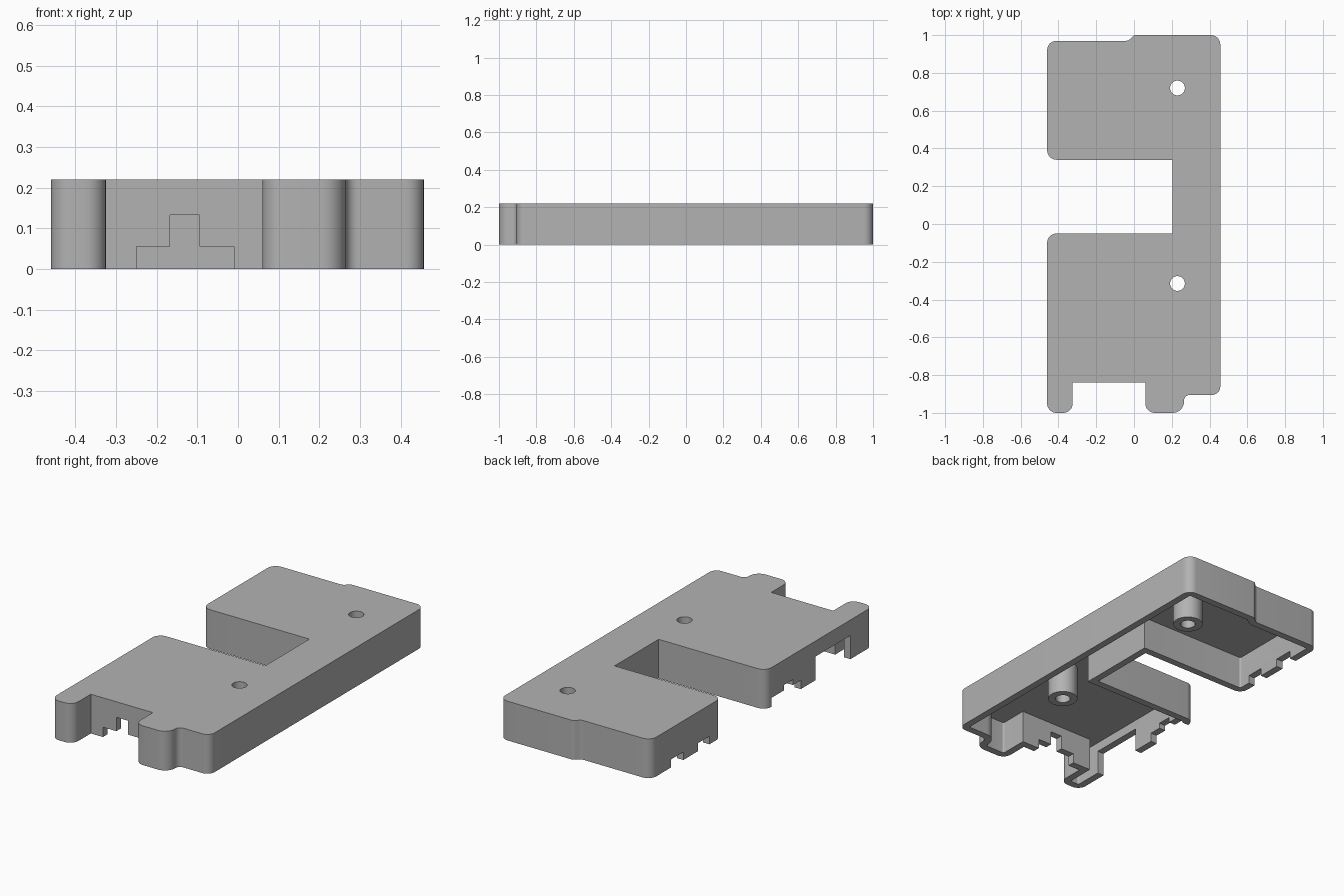
import bpy, bmesh, math
from mathutils import Vector

cube = bpy.data.objects.get("Cube")
if cube:
    bpy.data.objects.remove(cube, do_unlink=True)

HEIGHT, WALL, CEILING = 0.22, 0.04, 0.185

grey = bpy.data.materials.new("plain grey")
grey.use_nodes = True
grey.diffuse_color = (0.45, 0.45, 0.45, 1)
grey.node_tree.nodes["Principled BSDF"].inputs["Base Color"].default_value = grey.diffuse_color

# Outline corners, anticlockwise: x, y, corner radius
OUTLINE = [
    (-0.46, -1, 0.05), (-0.325, -1, 0.05), (-0.325, -0.84, 0), (0.06, -0.84, 0),
    (0.06, -1, 0.05), (0.265, -1, 0.06), (0.265, -0.905, 0.03), (0.457, -0.905, 0.045),
    (0.457, 1, 0.05), (0, 1, 0.03), (-0.03, 0.97, 0.03), (-0.46, 0.97, 0.05),
    (-0.46, 0.34, 0.05), (0.205, 0.34, 0), (0.205, -0.05, 0), (-0.46, -0.05, 0.05),
]


def rounded(corners, inset=0.0, steps=8):
    """Offset the outline inwards and round its corners."""
    points, count = [], len(corners)
    for i, (x, y, radius) in enumerate(corners):
        p = Vector((x, y))
        a = (p - Vector(corners[i - 1][:2])).normalized()
        b = (Vector(corners[(i + 1) % count][:2]) - p).normalized()
        turn = a.x * b.y - a.y * b.x
        na, nb = Vector((-a.y, a.x)), Vector((-b.y, b.x))
        p = p + (na + nb) * inset / (1 + na.dot(nb))
        if radius:
            radius = max(radius - math.copysign(inset, turn), 0.008)
        if not radius:
            points.append(p)
            continue
        side = math.copysign(1, turn)
        angle = a.angle(b)
        start = p - a * radius * math.tan(angle / 2)
        centre = start + na * radius * side
        for k in range(steps + 1):
            t = angle * k / steps
            points.append(centre + radius * (a * math.sin(t) - na * side * math.cos(t)))
    return points


def prism(name, points, low, high):
    mesh = bpy.data.meshes.new(name)
    bm = bmesh.new()
    face = bm.faces.new([bm.verts.new((p[0], p[1], low)) for p in points])
    top = bmesh.ops.extrude_face_region(bm, geom=[face])["geom"]
    bmesh.ops.translate(bm, vec=(0, 0, high - low),
                        verts=[g for g in top if isinstance(g, bmesh.types.BMVert)])
    bmesh.ops.recalc_face_normals(bm, faces=bm.faces)
    bm.to_mesh(mesh)
    bm.free()
    obj = bpy.data.objects.new(name, mesh)
    bpy.context.collection.objects.link(obj)
    mesh.materials.append(grey)
    return obj


def box(name, x0, x1, y0, y1, low, high):
    return prism(name, [(x0, y0), (x1, y0), (x1, y1), (x0, y1)], low, high)


def cylinder(name, centre, radius, low, high, sides=40):
    ring = [2 * math.pi * i / sides for i in range(sides)]
    return prism(name, [(centre[0] + radius * math.cos(t), centre[1] + radius * math.sin(t))
                        for t in ring], low, high)


def combine(target, tool, operation):
    tool.hide_render = True
    bpy.context.view_layer.objects.active = target
    mod = target.modifiers.new(operation, "BOOLEAN")
    mod.object, mod.operation, mod.solver = tool, operation, "EXACT"
    bpy.ops.object.modifier_apply(modifier=mod.name)
    bpy.data.objects.remove(tool, do_unlink=True)


# Hollow cover, open underneath
cover = prism("cover_shell", rounded(OUTLINE), 0, HEIGHT)
combine(cover, prism("cavity", rounded(OUTLINE, WALL), -0.1, CEILING), "DIFFERENCE")

# Stepped cable opening in the front wall
for x0, x1, top in [(-0.25, -0.01, 0.055), (-0.167, -0.095, 0.133)]:
    combine(cover, box("front_notch", x0, x1, -0.86, -0.78, -0.1, top), "DIFFERENCE")

# Openings along the right-hand walls
for y0, y1, top in [(-0.8, -0.49, 0.133), (-0.36, -0.1, 0.05), (-0.29, -0.21, 0.08),
                    (0.45, 0.55, 0.045), (0.68, 0.79, 0.045)]:
    combine(cover, box("side_notch", -0.5, -0.41, y0, y1, -0.1, top), "DIFFERENCE")

# Screw posts with through holes
for centre in [(0.23, 0.72), (0.23, -0.315)]:
    combine(cover, cylinder("screw_post", centre, 0.078, 0, CEILING + 0.015), "UNION")
    combine(cover, cylinder("screw_hole", centre, 0.039, -0.1, 0.4), "DIFFERENCE")

# Smooth rounded corners, crisp edges
bpy.ops.object.select_all(action="DESELECT")
cover.select_set(True)
bpy.context.view_layer.objects.active = cover
bpy.ops.object.shade_smooth_by_angle(angle=math.radians(30))
